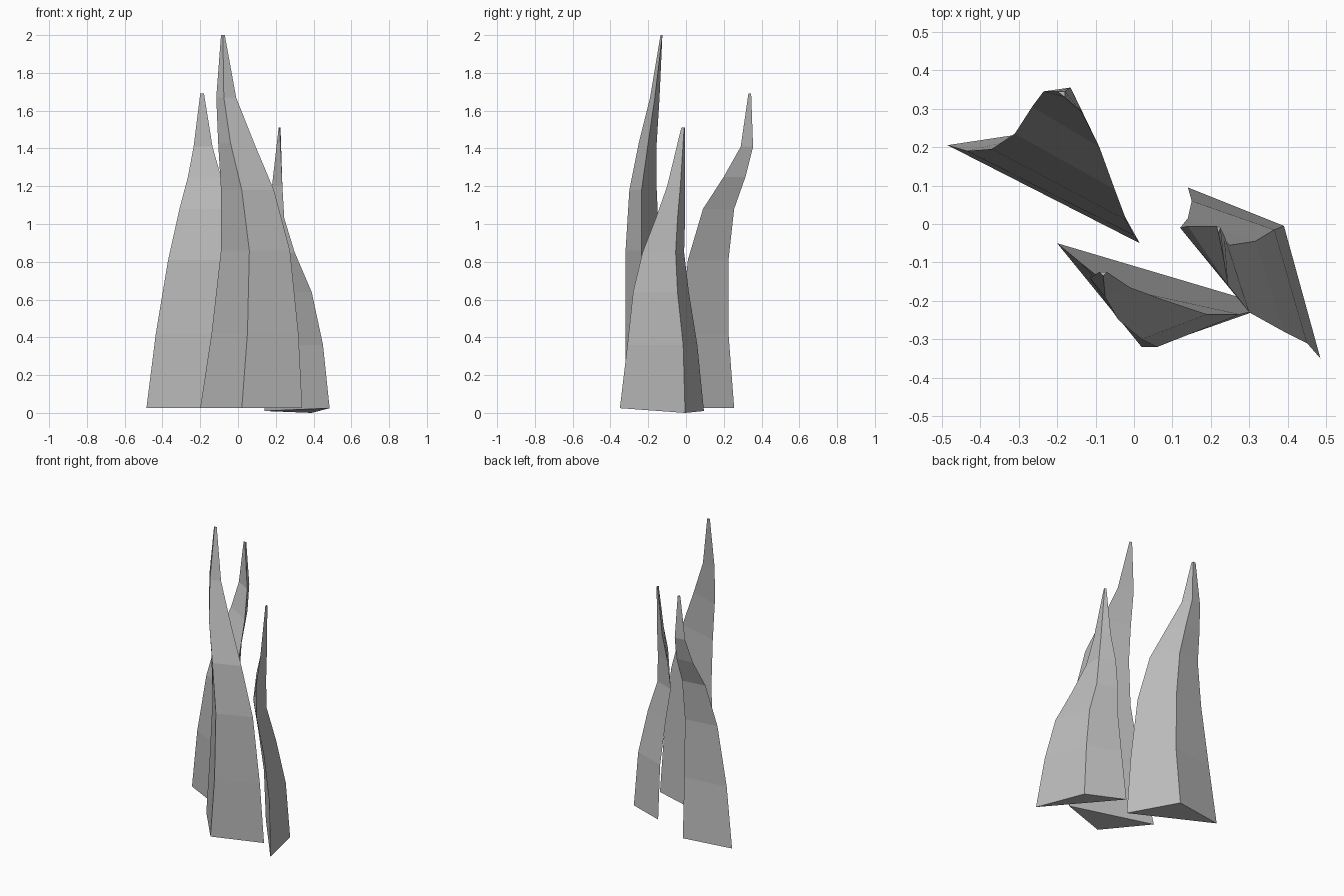
import bpy
import bmesh

# Remove the default cube if the scene has it
default_cube = bpy.data.objects.get("Cube")
if default_cube:
    bpy.data.objects.remove(default_cube, do_unlink=True)

UNIT = 0.01  # cross-sections are given in hundredths


def make_material(name, color):
    material = bpy.data.materials.new(name)
    material.use_nodes = True
    material.diffuse_color = color
    shader = next(node for node in material.node_tree.nodes
                  if node.type == "BSDF_PRINCIPLED")
    shader.inputs["Base Color"].default_value = color
    return material


def loft_spike(name, sections, material, base_heights=None):
    """Skin a stack of triangular sections: height, then three (x, y) corners."""
    bm = bmesh.new()
    rings = []
    for height, *corners in sections:
        heights = [height] * len(corners)
        if not rings and base_heights:
            heights = base_heights
        ring = [bm.verts.new((x * UNIT, y * UNIT, z * UNIT))
                for (x, y), z in zip(corners, heights)]
        rings.append(ring)

    # Side bands between neighbouring sections
    for lower, upper in zip(rings, rings[1:]):
        for i in range(len(lower)):
            j = (i + 1) % len(lower)
            bm.faces.new((lower[i], lower[j], upper[j], upper[i]))

    # Closed base and blunt tip
    bm.faces.new(rings[0])
    bm.faces.new(rings[-1])
    bmesh.ops.recalc_face_normals(bm, faces=bm.faces)

    mesh = bpy.data.meshes.new(name)
    bm.to_mesh(mesh)
    bm.free()
    mesh.materials.append(material)
    spike = bpy.data.objects.new(name, mesh)
    bpy.context.scene.collection.objects.link(spike)
    return spike


stone = make_material("plain_grey", (0.5, 0.5, 0.5, 1.0))

# Tall front spike: left, front and right corners
loft_spike("front_spike", [
    (2.5, (-20, -5), (2, -32), (34, -21)),
    (42, (-14, -10), (5, -32), (32, -22.5)),
    (86, (-9, -14), (6, -32), (27.5, -23.5)),
    (118, (-9, -15.5), (2, -30), (19, -23.5)),
    (143, (-10.5, -15.5), (-4, -25), (8.5, -20)),
    (167, (-11.5, -14), (-7.5, -19), (-1, -16.5)),
    (200, (-9, -12.5), (-8, -13.5), (-7, -12.5)),
], stone)

# Back spike: outer, inner and rear corners
loft_spike("back_spike", [
    (2.5, (-48.5, 20.5), (1.5, -5), (-15.5, 25.5)),
    (42, (-43.5, 19), (0, -3), (-14.5, 22.5)),
    (81, (-37, 19.5), (-2, 1), (-15, 22.5)),
    (108, (-31, 23.5), (-5, 9), (-15, 25.5)),
    (125, (-26.5, 30.5), (-9, 20), (-15, 31.5)),
    (141, (-23.5, 34.5), (-13.5, 29), (-16.5, 35.5)),
    (169, (-20, 34.5), (-18, 33), (-18, 34.5)),
], stone)

# Short side spike: front, outer and rear corners, on a tilted base
loft_spike("side_spike", [
    (0, (48.5, -35), (39, -0.5), (14, 9.5)),
    (36, (45, -31), (36.5, -1.5), (15, 6)),
    (64, (39, -28), (31.5, -4.5), (14, 1.5)),
    (85, (30, -23), (25, -5.5), (12, -1)),
    (103, (24.5, -16), (24, -4.5), (14, -0.5)),
    (120, (23.5, -10), (23.5, -3), (18, -0.5)),
    (151, (22, -2.5), (22.5, -1), (21.5, -0.5)),
], stone, base_heights=(2.5, 0, 1))
